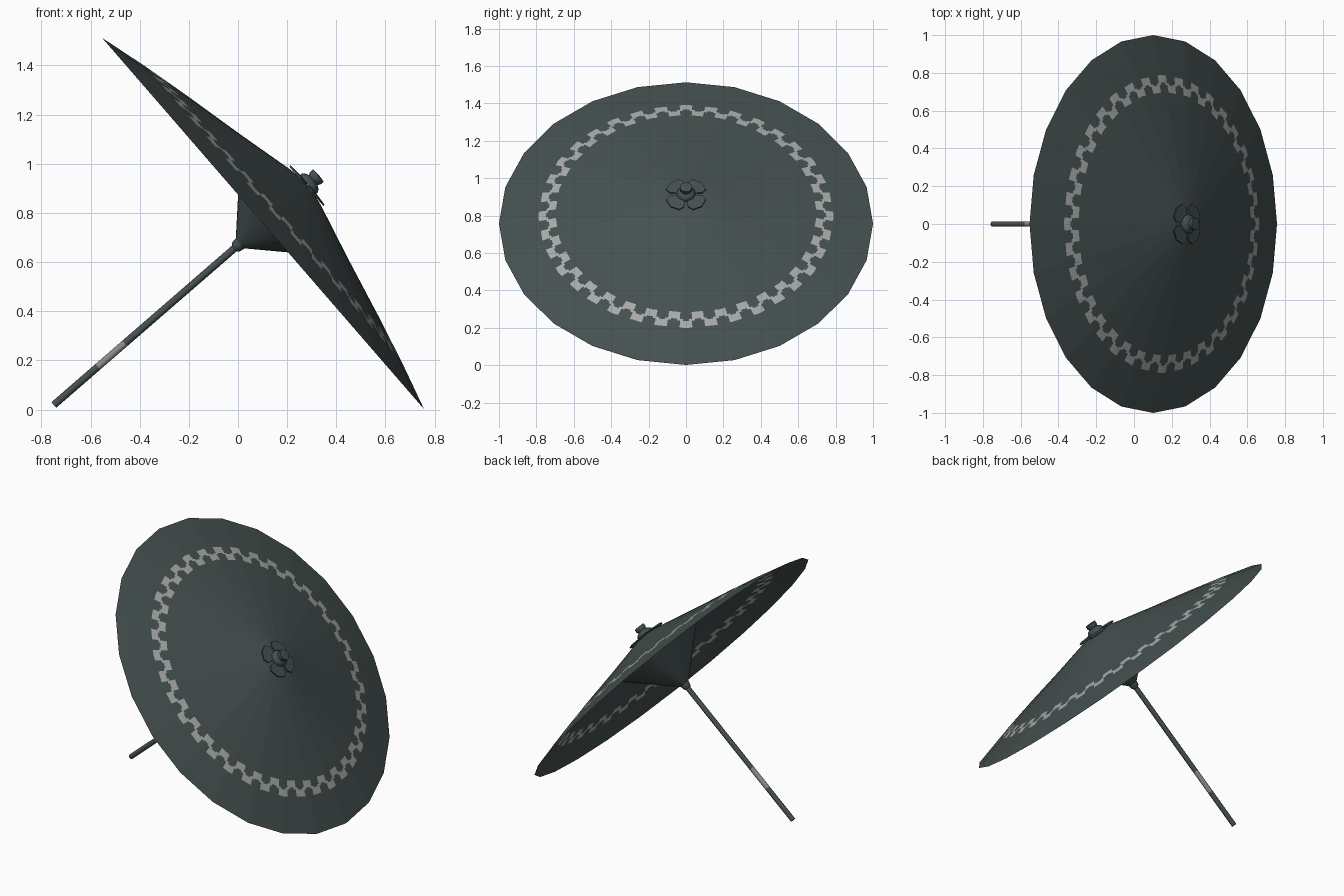
import bpy, bmesh, math
from mathutils import Matrix

if "Cube" in bpy.data.objects:
    bpy.data.objects.remove(bpy.data.objects["Cube"])

# Frame of the leaning parasol: local z runs along the pole, origin at rim centre
TILT = math.asin(0.7555)
FRAME = Matrix.Translation((0.102, 0, 0.757)) @ Matrix.Rotation(TILT, 4, 'Y')


def material(name, rgb):
    m = bpy.data.materials.new(name)
    m.diffuse_color = (*rgb, 1)
    m.use_nodes = True
    m.node_tree.nodes["Principled BSDF"].inputs["Base Color"].default_value = m.diffuse_color
    return m


SLATE = material("dark slate", (0.060, 0.080, 0.080))
GREY = material("pale grey", (0.38, 0.40, 0.39))
GRIP = material("grip grey", (0.26, 0.265, 0.255))


def finish(name, bm, mats, smooth=True):
    bmesh.ops.remove_doubles(bm, verts=bm.verts, dist=1e-6)
    bmesh.ops.recalc_face_normals(bm, faces=bm.faces)
    me = bpy.data.meshes.new(name)
    bm.to_mesh(me)
    bm.free()
    for m in mats:
        me.materials.append(m)
    ob = bpy.data.objects.new(name, me)
    bpy.context.collection.objects.link(ob)
    ob.matrix_world = FRAME
    if smooth:
        bpy.ops.object.select_all(action='DESELECT')
        ob.select_set(True)
        bpy.context.view_layer.objects.active = ob
        bpy.ops.object.shade_smooth_by_angle(angle=math.radians(40))
    return ob


def lathe(name, profile, sides, mats, sub=1, rule=None):
    """Turn (radius, height) pairs into a prism-like solid; sub splits each side flat."""
    bm = bmesh.new()
    n, step = sides * sub, 2 * math.pi / sides
    rings = []
    for r, h in profile:
        if r == 0:
            rings.append([bm.verts.new((0, 0, h))] * n)
            continue
        ring = []
        for i in range(n):
            k, f = divmod(i, sub)
            f /= sub
            a, b = k * step, (k + 1) * step
            ring.append(bm.verts.new((r * ((1 - f) * math.cos(a) + f * math.cos(b)),
                                      r * ((1 - f) * math.sin(a) + f * math.sin(b)), h)))
        rings.append(ring)
    for j in range(len(rings) - 1):
        for i in range(n):
            k = (i + 1) % n
            quad = [rings[j][i], rings[j][k], rings[j + 1][k], rings[j + 1][i]]
            face = bm.faces.new(list(dict.fromkeys(quad)))
            if rule:
                r = (profile[j][0] + profile[j + 1][0]) / 2
                h = (profile[j][1] + profile[j + 1][1]) / 2
                face.material_index = rule(r, h, 2 * math.pi * (i + 0.5) / n)
    return finish(name, bm, mats)


# Canopy: shallow 24-sided cone with a wavy painted band
SHAPE = [(0, 0.243), (0.1, 0.226), (0.2, 0.201), (0.346, 0.165),
         (0.6, 0.106), (0.8, 0.056), (1.0, 0.0)]


def canopy_height(r):
    for (r0, h0), (r1, h1) in zip(SHAPE, SHAPE[1:]):
        if r <= r1:
            return h0 + (h1 - h0) * (r - r0) / (r1 - r0)
    return 0


def wave_band(r, h, ang):
    s = math.cos(36 * ang)
    centre = 0.746 + 0.026 * max(-1, min(1, 2 * s))
    reach = 0.020 if abs(s) > 0.5 else 0.026
    return 1 if abs(r - centre) < reach else 0


radii = [0, 0.1, 0.2, 0.346, 0.6] + [0.69 + 0.01 * i for i in range(12)] + [1.0]
lathe("canopy", [(r, canopy_height(r)) for r in radii], 24, [SLATE, GREY], 12, wave_band)

# Rib cone spreading from the runner up to the canopy underside
lathe("rib_cone", [(0.02, -0.13), (0.15, -0.005), (0.33, 0.167)], 24, [SLATE])

# Pole with a pale grip band
lathe("pole", [(0, -1.127), (0.015, -1.127), (0.015, -0.89), (0.015, -0.745),
               (0.015, 0.24), (0, 0.24)], 10, [SLATE, GRIP],
      rule=lambda r, h, a: 1 if -0.89 < h < -0.745 else 0)

# Runner collar where the ribs meet the pole
lathe("runner", [(0.016, -0.155), (0.024, -0.145), (0.028, -0.12), (0.016, -0.115)],
      10, [SLATE])

# Finial knob on the top
lathe("finial", [(0.05, 0.235), (0.05, 0.252), (0.042, 0.262), (0.027, 0.27),
                 (0.033, 0.28), (0.033, 0.298), (0, 0.301)], 12, [SLATE])

# Four petals around the knob
OUTLINE = [(0.03, -36), (0.088, -38), (0.112, -26), (0.118, 0),
           (0.112, 26), (0.088, 38), (0.03, 36)]
bm = bmesh.new()
for q in range(4):
    pts = []
    for r, a in OUTLINE:
        t = math.radians(45 + 90 * q + a)
        pts.append(bm.verts.new((r * math.cos(t), r * math.sin(t), 0.247 - 0.07 * r)))
    face = bm.faces.new(pts)
    top = bmesh.ops.extrude_face_region(bm, geom=[face])["geom"]
    bmesh.ops.translate(bm, vec=(0, 0, -0.007),
                        verts=[g for g in top if isinstance(g, bmesh.types.BMVert)])
finish("petals", bm, [SLATE], smooth=False)
